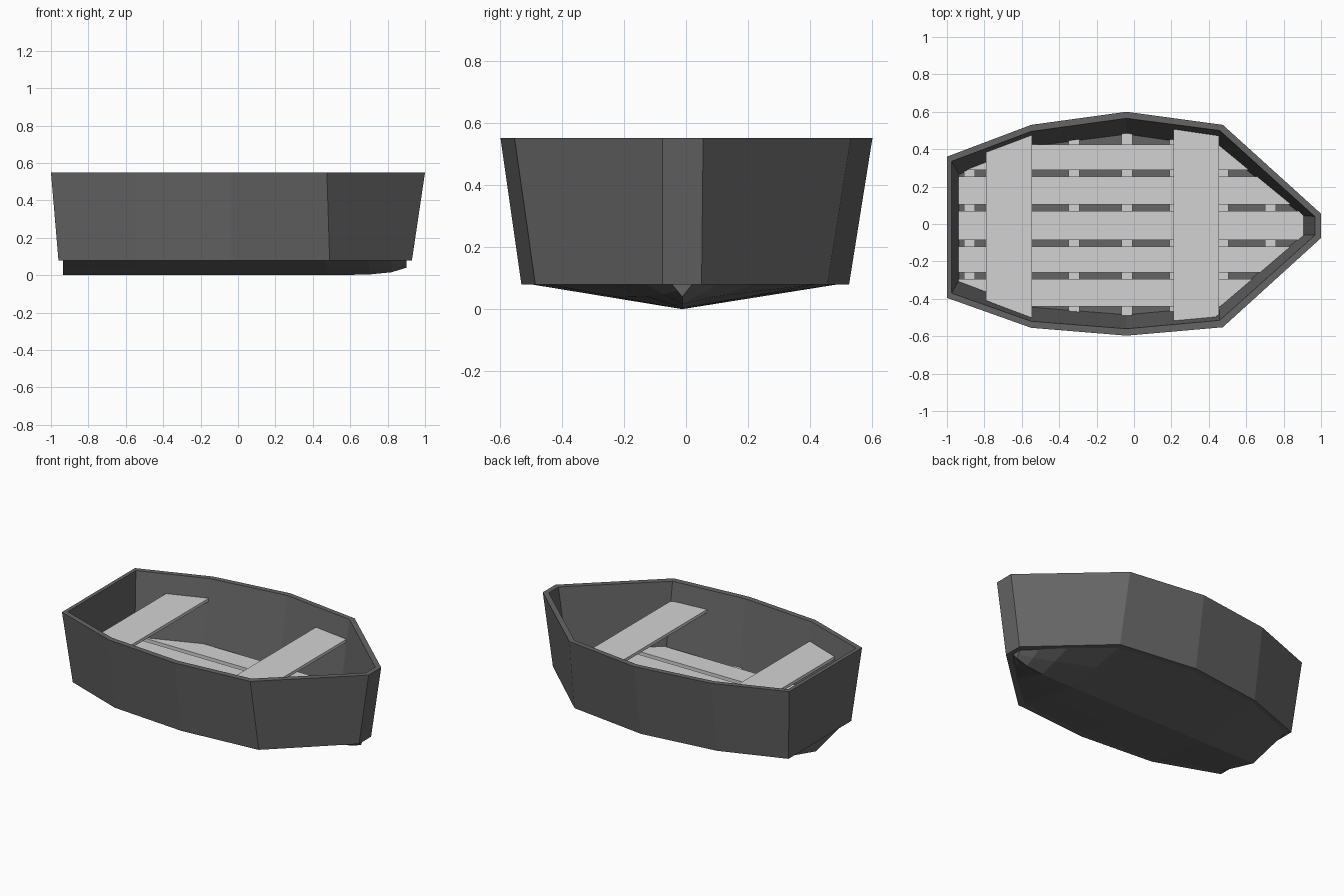
import bpy
import bmesh
from mathutils import Vector

cube = bpy.data.objects.get("Cube")
if cube:
    bpy.data.objects.remove(cube, do_unlink=True)


def material(name, colour):
    mat = bpy.data.materials.new(name)
    mat.use_nodes = True
    mat.diffuse_color = colour
    bsdf = mat.node_tree.nodes["Principled BSDF"]
    bsdf.inputs["Base Color"].default_value = colour
    bsdf.inputs["Roughness"].default_value = 0.8
    return mat


DARK = material("dark_grey_hull", (0.13, 0.13, 0.13, 1))
LIGHT = material("light_grey_boards", (0.65, 0.65, 0.65, 1))


def finish(name, bm, mat):
    bmesh.ops.recalc_face_normals(bm, faces=bm.faces)
    mesh = bpy.data.meshes.new(name)
    bm.to_mesh(mesh)
    bm.free()
    mesh.materials.append(mat)
    obj = bpy.data.objects.new(name, mesh)
    bpy.context.collection.objects.link(obj)
    return obj


def ring(stations, z):
    """Closed outline from (x, left y, right y) stations, stern to bow."""
    left = [Vector((x, a, z)) for x, a, b in stations]
    right = [Vector((x, b, z)) for x, a, b in stations]
    return left + right[::-1]


def bridge(bm, a, b, closed=True):
    n = len(a)
    for i in range(n if closed else n - 1):
        j = (i + 1) % n
        bm.faces.new((a[i], a[j], b[j], b[i]))


# Hull outlines
TOP = 0.55
BASE = 0.08
FLOOR = 0.1
outer_base = ring([(-.96, .31, -.34), (-.55, .46, -.49), (-.04, .525, -.53),
                   (.49, .455, -.485), (.93, .05, -.075)], BASE)
outer_rim = ring([(-1, .36, -.395), (-.55, .53, -.555), (-.04, .6, -.597),
                  (.475, .53, -.552), (1, .055, -.075)], TOP)
inner_rim = ring([(-.975, .335, -.37), (-.55, .495, -.52), (-.04, .565, -.56),
                  (.458, .5, -.515), (.967, .04, -.06)], TOP)
inner_floor = ring([(-.935, .265, -.3), (-.55, .415, -.445), (-.04, .48, -.485),
                    (.455, .41, -.44), (.9, .045, -.06)], FLOOR)

# Hull shell with rim, inner walls and floor
bm = bmesh.new()
loops = [[bm.verts.new(p) for p in r]
         for r in (outer_base, outer_rim, inner_rim, inner_floor)]
for lower, upper in zip(loops, loops[1:]):
    bridge(bm, lower, upper)
bm.faces.new(loops[0])
bm.faces.new(loops[-1])
finish("hull", bm, DARK)

# Shallow V-shaped keel: (x, left y, right y, ridge z)
keel = [(-.935, .29, -.32, 0), (-.55, .43, -.46, 0), (-.04, .49, -.5, 0),
        (.47, .42, -.45, 0), (.7, .22, -.25, .004), (.82, .1, -.13, .016),
        (.9, .02, -.045, .04)]
bm = bmesh.new()
sections = []
for x, a, b, z in keel:
    mid, half = -.012, (z + BASE) / 2
    points = [(a, BASE), ((a + mid) / 2, half), (mid, z),
              ((b + mid) / 2, half), (b, BASE)]
    sections.append([bm.verts.new((x, y, h)) for y, h in points])
for s, t in zip(sections, sections[1:]):
    bridge(bm, s, t)
bm.faces.new(sections[0])
bm.faces.new(sections[-1])
finish("keel", bm, DARK)


def fitted_board(name, x, y, z):
    """Box spanning the given ranges, trimmed to the inner hull walls."""
    bm = bmesh.new()
    bmesh.ops.create_cube(bm, size=1)
    for v in bm.verts:
        v.co = [lo + (c + .5) * (hi - lo) for c, (lo, hi) in zip(v.co, (x, y, z))]
    centre = Vector((0, 0, .3))
    n = len(inner_floor)
    for i in range(n):
        p, q, r = inner_floor[i], inner_floor[(i + 1) % n], inner_rim[i]
        normal = (q - p).cross(r - p).normalized()
        if normal.dot(centre - p) > 0:
            normal.negate()
        bmesh.ops.bisect_plane(bm, geom=bm.verts[:] + bm.edges[:] + bm.faces[:],
                               plane_co=p, plane_no=normal, clear_outer=True)
        bmesh.ops.holes_fill(bm, edges=bm.edges[:], sides=0)
    return finish(name, bm, LIGHT)


# Cross beams under the floor boards
for i, x in enumerate((-.88, -.6, -.32, -.037, .22, .475, .73)):
    fitted_board(f"floor_beam_{i + 1}", (x - .029, x + .029), (-.7, .7), (FLOOR, .13))

# Lengthwise floor boards
for i, span in enumerate(((-.44, -.295), (-.26, -.12), (-.085, .07),
                          (.103, .255), (.29, .425))):
    fitted_board(f"floor_board_{i + 1}", (-1, 1), span, (.13, .15))

# Bench seats
fitted_board("rear_bench", (-.79, -.545), (-.7, .7), (.41, .43))
fitted_board("front_bench", (.21, .455), (-.7, .7), (.41, .43))
